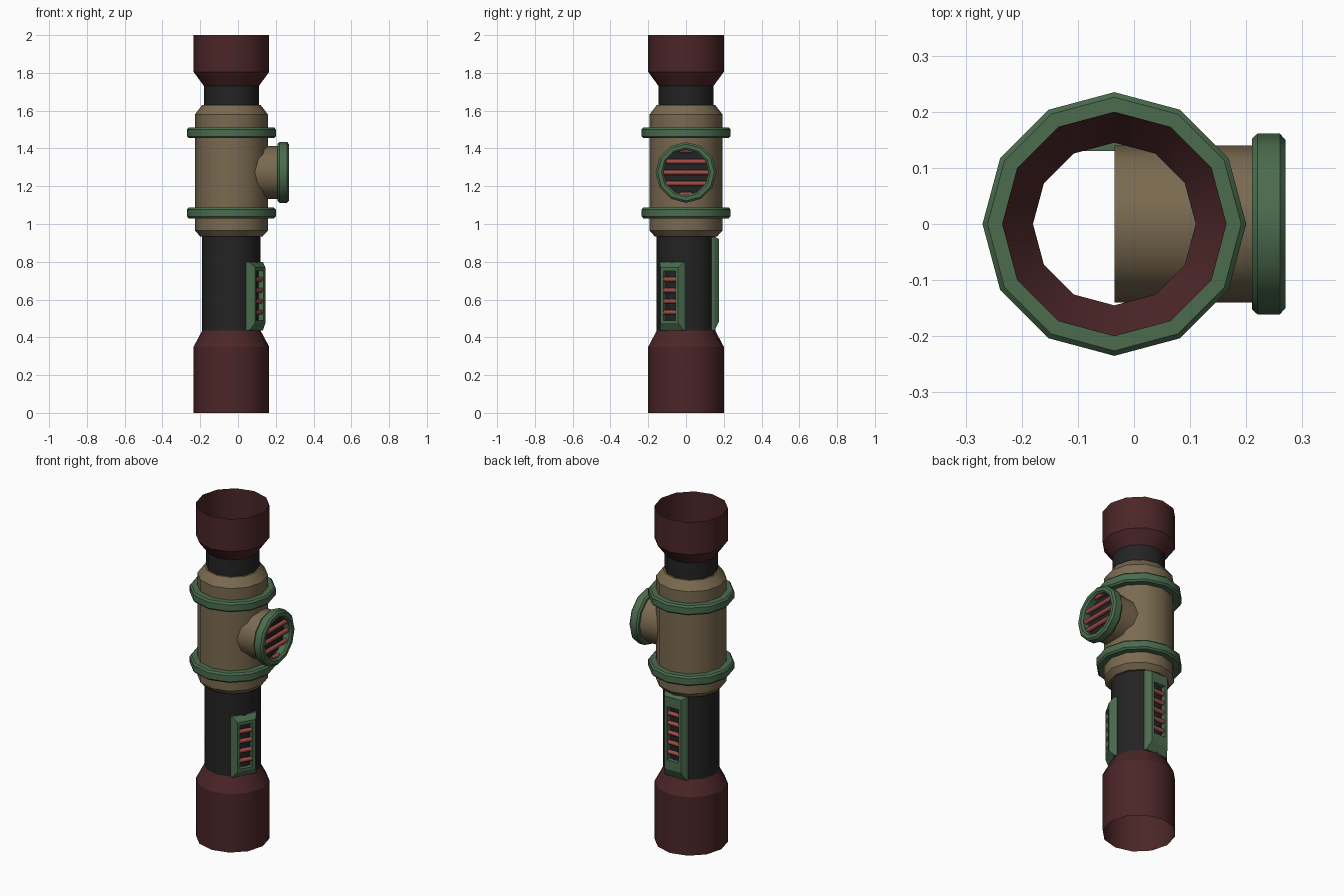
import bpy, bmesh
from math import pi, cos, sin, sqrt, radians
from mathutils import Matrix

if "Cube" in bpy.data.objects:
    bpy.data.objects.remove(bpy.data.objects["Cube"])


def material(name, color):
    m = bpy.data.materials.new(name)
    m.use_nodes = True
    m.diffuse_color = (*color, 1)
    m.node_tree.nodes["Principled BSDF"].inputs["Base Color"].default_value = (*color, 1)
    return m


MAROON = material("dark maroon", (0.072, 0.019, 0.021))
BLACK = material("charcoal", (0.017, 0.017, 0.017))
TAN = material("tan", (0.195, 0.144, 0.08))
GREEN = material("green", (0.07, 0.15, 0.076))
RED = material("bar red", (0.35, 0.07, 0.06))

SIDES = 12
AXIS = Matrix.Translation((-0.035, 0, 0))      # pipe axis
PORT_Z = 1.273
PITCH = 0.058                                  # spacing of grille bars
PORT = Matrix.Translation((0, 0, PORT_Z)) @ Matrix.Rotation(pi / 2, 4, 'Y')


def finish(name, bm, mat):
    bmesh.ops.remove_doubles(bm, verts=bm.verts, dist=0.0002)
    me = bpy.data.meshes.new(name)
    bm.to_mesh(me)
    bm.free()
    me.materials.append(mat)
    ob = bpy.data.objects.new(name, me)
    bpy.context.collection.objects.link(ob)
    return ob


def revolve(bm, profile, matrix, closed=False, sides=SIDES):
    """Spin (radius, height) points; smooth around, crisp along each ring."""
    rings = [[bm.verts.new(matrix @ Matrix.Rotation(2 * pi * i / sides, 4, 'Z')
                           @ Matrix.Translation((r, 0, z)).translation)
              for i in range(sides)] for r, z in profile]
    pairs = list(zip(rings, rings[1:])) + ([(rings[-1], rings[0])] if closed else [])
    for low, high in pairs:
        for i in range(sides):
            k = (i + 1) % sides
            bm.faces.new((low[i], low[k], high[k], high[i])).smooth = True
    for ring in rings:
        for i in range(sides):
            bm.edges.get((ring[i], ring[(i + 1) % sides])).smooth = False


def lathe(name, profile, mat, matrix=AXIS, closed=False):
    bm = bmesh.new()
    revolve(bm, profile, matrix, closed)
    return finish(name, bm, mat)


def bar(bm, matrix, half):
    revolve(bm, [(0, -half), (0.013, -half), (0.013, half), (0, half)], matrix, sides=8)


# Main hollow pipe, bottom to top
lathe("bottom_socket", [(0.2, 0), (0.2, 0.35), (0.155, 0.435)], MAROON)
lathe("lower_pipe", [(0.155, 0.435), (0.155, 0.935)], BLACK)
lathe("middle_housing", [(0.155, 0.935), (0.166, 0.935), (0.193, 0.965),
                         (0.193, 1.58), (0.155, 1.63), (0.145, 1.63)], TAN)
lathe("upper_neck", [(0.145, 1.63), (0.145, 1.73)], BLACK)
lathe("top_socket", [(0.145, 1.73), (0.2, 1.805), (0.2, 2)], MAROON)

# Collars around the housing
for name, z in (("lower_collar", 1.03), ("upper_collar", 1.454)):
    lathe(name, [(0.19, z), (0.226, z), (0.235, z + 0.01), (0.235, z + 0.047),
                 (0.226, z + 0.057), (0.19, z + 0.057)], GREEN, closed=True)

# Side port with flange and grille
lathe("port_tube", [(0.14, -0.035), (0.14, 0.215)], TAN, PORT)
lathe("port_flange", [(0.12, 0.21), (0.152, 0.21), (0.161, 0.22), (0.161, 0.26),
                      (0.15, 0.27), (0.13, 0.27), (0.12, 0.26)], GREEN, PORT, True)
lathe("port_backing", [(0.125, 0.222), (0, 0.222)], BLACK, PORT)
bm = bmesh.new()
for i in range(-2, 3):
    h = i * PITCH
    bar(bm, Matrix.Translation((0.243, 0, PORT_Z + h)) @ Matrix.Rotation(-pi / 2, 4, 'X'),
        sqrt(0.12 ** 2 - h * h))
finish("port_bars", bm, RED)


def vent(name, angle, base, face, hole, bars):
    """Bevelled frame on the lower pipe; base, face and hole are z ranges."""
    place = AXIS @ Matrix.Rotation(radians(angle), 4, 'Z')
    bm = bmesh.new()
    loops = []
    for depth, half, (z0, z1) in ((0.13, 0.0775, base), (0.15, 0.074, base),
                                  (0.176, 0.054, face), (0.176, 0.037, hole),
                                  (0.138, 0.037, hole)):
        corners = ((-half, z0), (half, z0), (half, z1), (-half, z1))
        loops.append([bm.verts.new(place @ Matrix.Translation((depth, y, z)).translation)
                      for y, z in corners])
    for a, b in zip(loops, loops[1:]):
        for i in range(4):
            k = (i + 1) % 4
            bm.faces.new((a[i], a[k], b[k], b[i]))
    finish(name + "_frame", bm, GREEN)

    bm = bmesh.new()
    middle = sum(hole) / 2
    for i in range(bars):
        z = middle + (i - (bars - 1) / 2) * PITCH
        bar(bm, place @ Matrix.Translation((0.16, 0, z)) @ Matrix.Rotation(-pi / 2, 4, 'X'),
            0.037)
    finish(name + "_bars", bm, RED)


# Two vents on the lower pipe
vent("short_vent", -30, (0.435, 0.8), (0.475, 0.77), (0.49, 0.75), 4)
vent("tall_vent", 90, (0.435, 0.932), (0.485, 0.92), (0.54, 0.86), 5)
